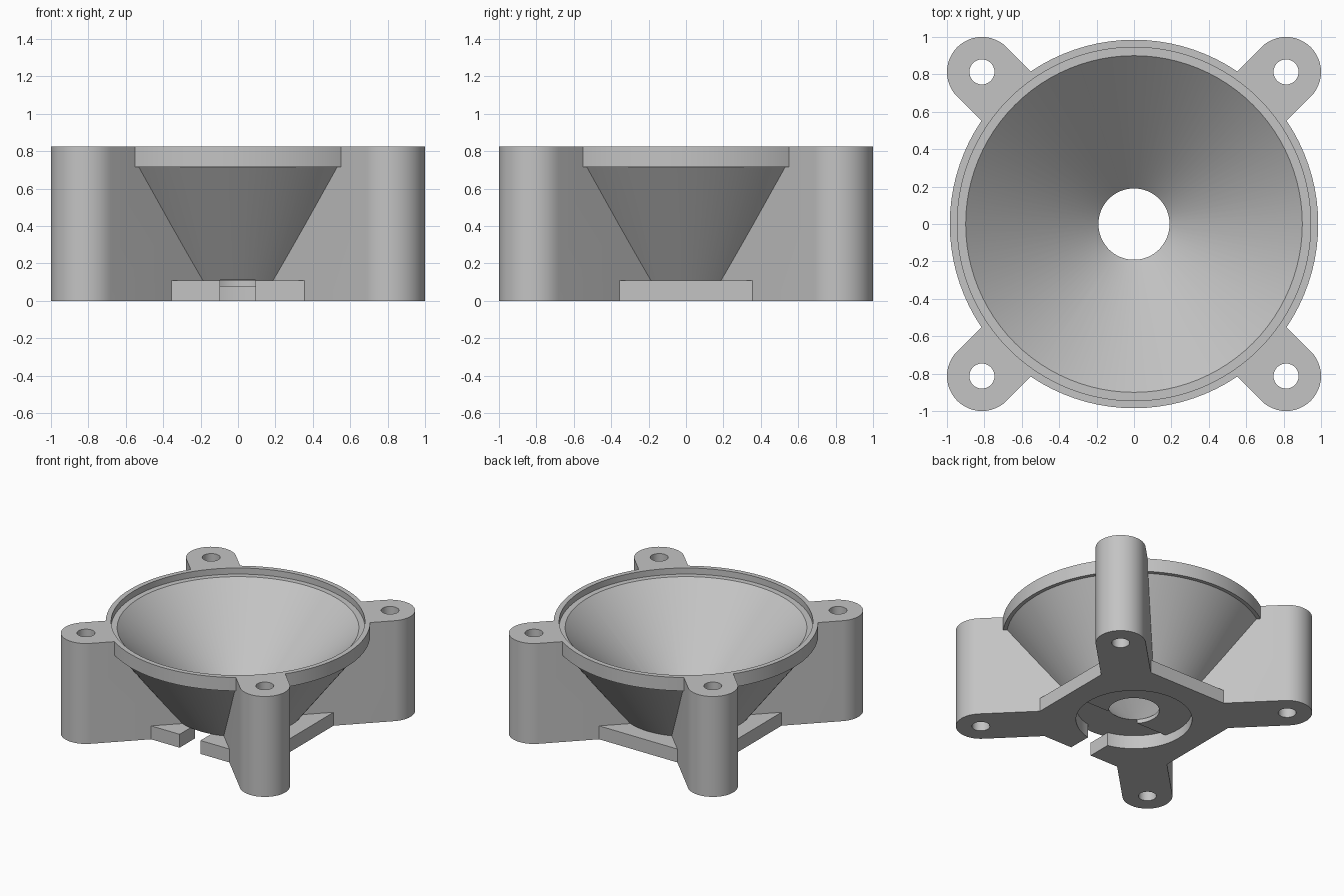
import bpy, bmesh, math
from mathutils import Matrix, Vector

cube = bpy.data.objects.get("Cube")
if cube:
    bpy.data.objects.remove(cube, do_unlink=True)

HEIGHT = 0.825
PLATE = 0.11          # base plate thickness
HOLE = 0.813          # screw hole offset in x and y
ARM = 0.187           # arm half width

grey = bpy.data.materials.new("light_grey_plastic")
grey.use_nodes = True
colour = (0.55, 0.55, 0.55, 1)
grey.diffuse_color = colour
grey.node_tree.nodes["Principled BSDF"].inputs["Base Color"].default_value = colour


def make(name, bm):
    bmesh.ops.recalc_face_normals(bm, faces=bm.faces)
    mesh = bpy.data.meshes.new(name)
    bm.to_mesh(mesh)
    bm.free()
    mesh.materials.append(grey)
    obj = bpy.data.objects.new(name, mesh)
    bpy.context.collection.objects.link(obj)
    return obj


def revolve(name, profile, steps=96):
    bm = bmesh.new()
    verts = [bm.verts.new((r, 0, z)) for r, z in profile]
    edges = [bm.edges.new(pair) for pair in zip(verts, verts[1:])]
    bmesh.ops.spin(bm, geom=verts + edges, cent=(0, 0, 0), axis=(0, 0, 1),
                   angle=math.tau, steps=steps)
    bmesh.ops.remove_doubles(bm, verts=bm.verts, dist=0.0001)
    return make(name, bm)


def extrude(name, outline, z0, z1):
    bm = bmesh.new()
    face = bm.faces.new([bm.verts.new((x, y, z0)) for x, y in outline])
    result = bmesh.ops.extrude_face_region(bm, geom=[face])
    top = [v for v in result["geom"] if isinstance(v, bmesh.types.BMVert)]
    bmesh.ops.translate(bm, verts=top, vec=(0, 0, z1 - z0))
    return make(name, bm)


def box(name, x0, x1, y0, y1, z0, z1):
    return extrude(name, [(x0, y0), (x1, y0), (x1, y1), (x0, y1)], z0, z1)


def arc(cx, cy, radius, start, sweep, count):
    return [(cx + radius * math.cos(start + sweep * i / count),
             cy + radius * math.sin(start + sweep * i / count)) for i in range(count + 1)]


def combine(target, tool, operation):
    tool.hide_render = True
    mod = target.modifiers.new(tool.name, "BOOLEAN")
    mod.object, mod.operation, mod.solver = tool, operation, "EXACT"
    bpy.context.view_layer.update()
    bpy.context.view_layer.objects.active = target
    bpy.ops.object.modifier_apply(modifier=mod.name)
    bpy.data.objects.remove(tool, do_unlink=True)


# Outer bowl with its thicker rim
housing = revolve("reflector_housing", [
    (0, 0.05), (0.49, 0.05), (0.49, PLATE), (0.955, 0.715),
    (0.985, 0.715), (0.985, HEIGHT), (0, HEIGHT)])

# Diagonal mounting arms with rounded ends
reach = HOLE * math.sqrt(2)
quarter = math.pi / 2
for turn in (1, -1):
    outline = arc(reach, 0, ARM, -quarter, math.pi, 24) + arc(-reach, 0, ARM, quarter, math.pi, 24)
    spin = Matrix.Rotation(turn * math.pi / 4, 2)
    outline = [tuple(spin @ Vector(p)) for p in outline]
    combine(housing, extrude("arm_pair", outline, 0, HEIGHT), "UNION")

# Square base plate
combine(housing, box("base_plate", -0.62, 0.62, -0.62, 0.62, 0, PLATE), "UNION")

# Conical inside, lens ledge and central opening
combine(housing, revolve("bowl_cutter", [
    (0, -0.1), (0.19, -0.1), (0.19, PLATE), (0.9, 0.775),
    (0.945, 0.775), (0.945, 0.9), (0, 0.9)]), "DIFFERENCE")

# Round pocket underneath, deeper towards the front
pocket = arc(0, 0, 0.434, 0, math.tau, 72)[:-1]
combine(housing, extrude("pocket_cutter", pocket, -0.1, 0.077), "DIFFERENCE")
side = math.asin(0.13 / 0.434)
front = arc(0, 0, 0.434, math.pi + side, math.pi - 2 * side, 48)
combine(housing, extrude("front_pocket_cutter", front, -0.1, PLATE + 0.001), "DIFFERENCE")

# Cable slot through the front of the plate
combine(housing, box("slot_cutter", -0.097, 0.093, -0.75, -0.15, -0.1, PLATE + 0.001), "DIFFERENCE")

# Screw holes
for sx in (1, -1):
    for sy in (1, -1):
        ring = arc(sx * HOLE, sy * HOLE, 0.067, 0, math.tau, 32)[:-1]
        combine(housing, extrude("screw_hole_cutter", ring, -0.1, 0.95), "DIFFERENCE")

# Smooth curved walls, crisp edges
bpy.ops.object.select_all(action="DESELECT")
housing.select_set(True)
bpy.context.view_layer.objects.active = housing
bpy.ops.object.shade_smooth_by_angle(angle=math.radians(25))
